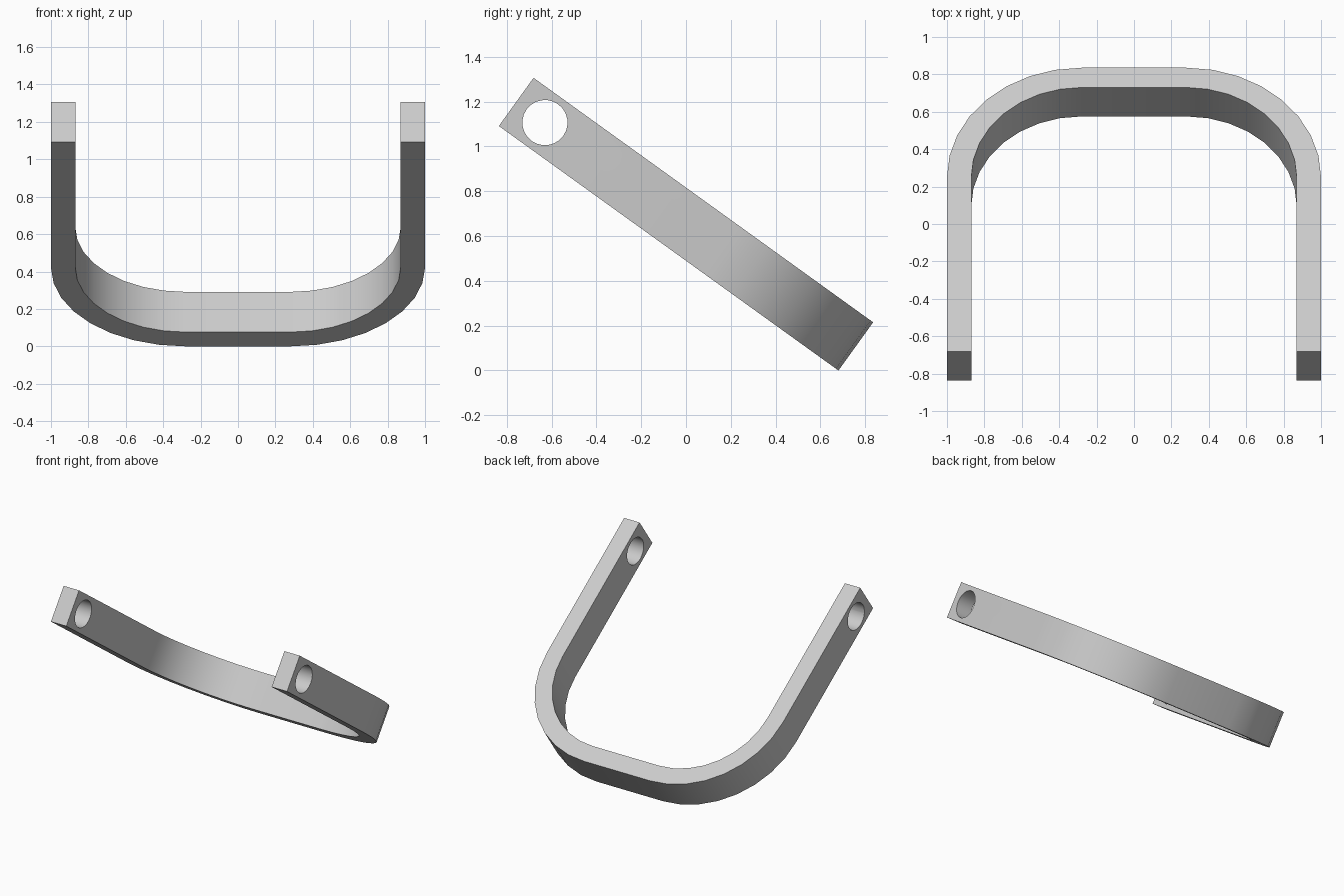
import bpy, bmesh
from math import sin, cos, pi, radians
from mathutils import Matrix

cube = bpy.data.objects.get("Cube")
if cube:
    bpy.data.objects.remove(cube, do_unlink=True)

LENGTH, WIDTH, THICK, RADIUS = 1.868, 0.265, 0.13, 0.72
STEPS = 8
TILT = radians(-35.75)

grey = bpy.data.materials.new("plain grey")
grey.use_nodes = True
colour = (0.6, 0.6, 0.6, 1)
grey.diffuse_color = colour
grey.node_tree.nodes["Principled BSDF"].inputs["Base Color"].default_value = colour


def u_path(inset):
    """Half of the U outline from the arm tip round to the back, then mirrored."""
    r = RADIUS - inset
    cx, cy = 1 - RADIUS, LENGTH / 2 - RADIUS
    half = [(1 - inset, -LENGTH / 2)]
    for i in range(STEPS + 1):
        a = i / STEPS * pi / 2
        half.append((cx + r * cos(a), cy + r * sin(a)))
    return half + [(-x, y) for x, y in reversed(half)]


def make_object(name, bm):
    bmesh.ops.recalc_face_normals(bm, faces=bm.faces)
    mesh = bpy.data.meshes.new(name)
    bm.to_mesh(mesh)
    bm.free()
    mesh.materials.append(grey)
    obj = bpy.data.objects.new(name, mesh)
    bpy.context.collection.objects.link(obj)
    return obj


# U-shaped band: strip of quads between outer and inner outline, extruded
bm = bmesh.new()
rows = [[bm.verts.new((x, y, -WIDTH / 2)) for x, y in u_path(inset)]
        for inset in (0, THICK)]
outer, inner = rows
for i in range(len(outer) - 1):
    bm.faces.new((outer[i], outer[i + 1], inner[i + 1], inner[i]))
ext = bmesh.ops.extrude_face_region(bm, geom=bm.faces[:])
bmesh.ops.translate(bm, vec=(0, 0, WIDTH),
                    verts=[v for v in ext["geom"] if isinstance(v, bmesh.types.BMVert)])
handle = make_object("handle_band", bm)

# Pivot hole cutter through both arm tips
bm = bmesh.new()
bmesh.ops.create_cone(bm, cap_ends=True, segments=24, radius1=0.101, radius2=0.101, depth=3,
                      matrix=Matrix.Translation((0, 0.158 - LENGTH / 2, 0))
                      @ Matrix.Rotation(pi / 2, 4, 'Y'))
cutter = make_object("hole_cutter", bm)
cutter.hide_render = True

boolean = handle.modifiers.new("pivot_holes", 'BOOLEAN')
boolean.operation = 'DIFFERENCE'
boolean.solver = 'EXACT'
boolean.object = cutter
bpy.ops.object.select_all(action='DESELECT')
bpy.context.view_layer.objects.active = handle
handle.select_set(True)
bpy.ops.object.modifier_apply(modifier=boolean.name)
bpy.data.objects.remove(cutter, do_unlink=True)

# Smooth bends, sharp edges, then tilt into place
bpy.ops.object.shade_smooth_by_angle(angle=radians(30))
height = LENGTH * sin(-TILT) + WIDTH * cos(TILT)
handle.rotation_euler.x = TILT
handle.location.z = height / 2
